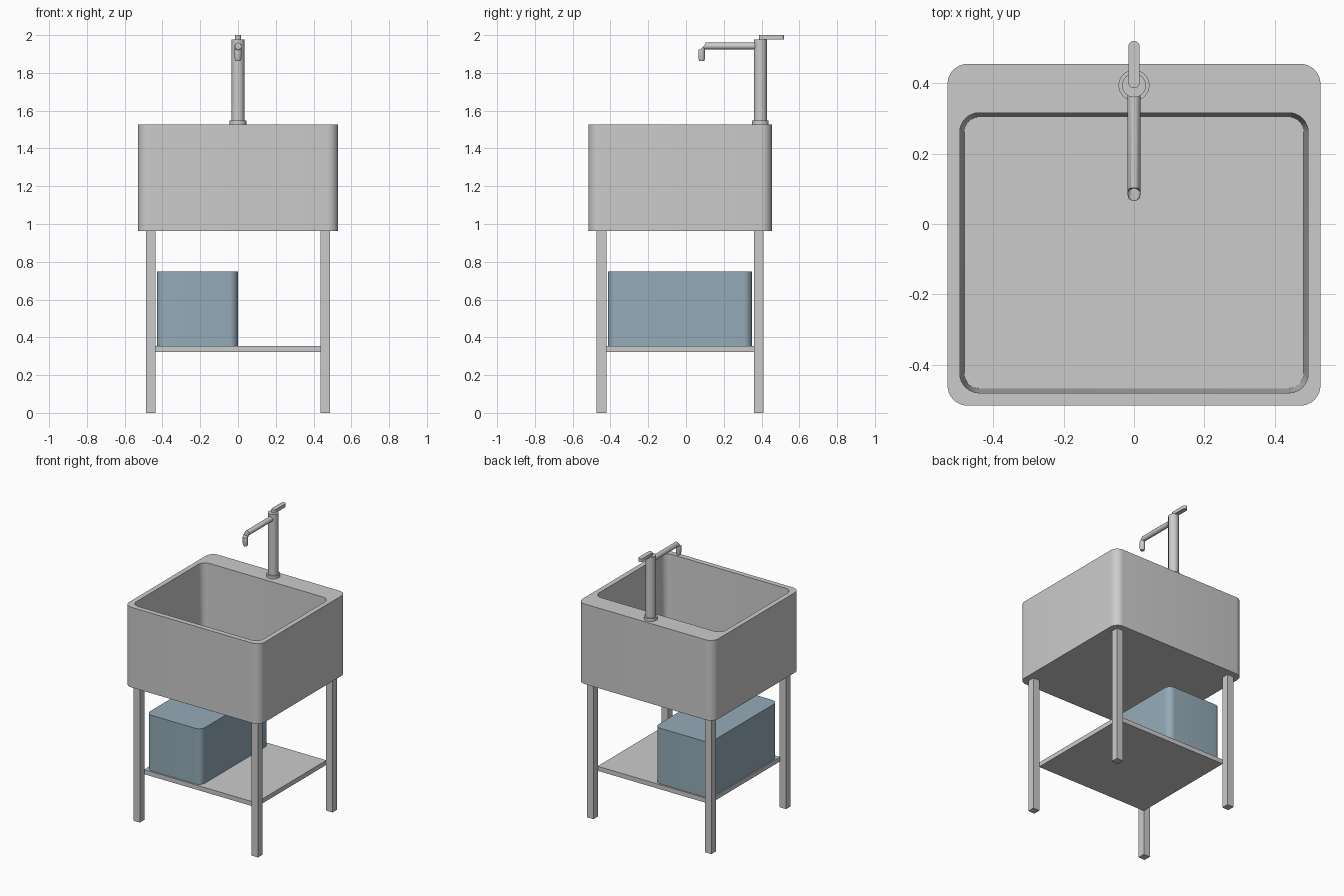
import bpy, bmesh, math
from mathutils import Vector

if "Cube" in bpy.data.objects:
    bpy.data.objects.remove(bpy.data.objects["Cube"])


def finish(name, bm, smooth=True):
    bmesh.ops.recalc_face_normals(bm, faces=bm.faces)
    me = bpy.data.meshes.new(name)
    bm.to_mesh(me)
    bm.free()
    ob = bpy.data.objects.new(name, me)
    bpy.context.collection.objects.link(ob)
    if smooth:
        bpy.ops.object.select_all(action='DESELECT')
        bpy.context.view_layer.objects.active = ob
        ob.select_set(True)
        bpy.ops.object.shade_smooth_by_angle(angle=math.radians(35))
    return ob


def loft(name, rings, smooth=True):
    """Skin a list of equal-length rings and cap both ends."""
    bm = bmesh.new()
    loops = [[bm.verts.new(p) for p in r] for r in rings]
    for a, b in zip(loops, loops[1:]):
        for i in range(len(a)):
            j = (i + 1) % len(a)
            bm.faces.new((a[i], a[j], b[j], b[i]))
    bm.faces.new(loops[0])
    bm.faces.new(loops[-1])
    return finish(name, bm, smooth)


def rounded_rect(x0, x1, y0, y1, z, r, n=8):
    pts = []
    corners = [(x1 - r, y1 - r), (x0 + r, y1 - r), (x0 + r, y0 + r), (x1 - r, y0 + r)]
    for k, (cx, cy) in enumerate(corners):
        for i in range(n + 1):
            a = math.pi / 2 * (k + i / n)
            pts.append((cx + r * math.cos(a), cy + r * math.sin(a), z))
    return pts


def circle(y, z, r, tilt=0.0, n=32):
    """Ring facing +z, tilted about x by the given angle."""
    c, s = math.cos(tilt), math.sin(tilt)
    return [(r * math.cos(t), y + r * math.sin(t) * c, z + r * math.sin(t) * s)
            for t in (2 * math.pi * i / n for i in range(n))]


def box(name, x0, x1, y0, y1, z0, z1):
    return loft(name, [[(x0, y0, z), (x1, y0, z), (x1, y1, z), (x0, y1, z)]
                       for z in (z0, z1)], False)


# Basin: outer shell, rim, tapered inside and floor
RIM = 1.528
FLOOR = 1.0
loft("basin", [
    rounded_rect(-0.53, 0.53, -0.516, 0.455, 0.962, 0.057),
    rounded_rect(-0.53, 0.53, -0.516, 0.455, RIM, 0.057),
    rounded_rect(-0.495, 0.495, -0.48, 0.316, RIM, 0.055),
    rounded_rect(-0.482, 0.482, -0.467, 0.304, FLOOR, 0.042)])
loft("drain", [circle(-0.082, FLOOR - 0.01, 0.038), circle(-0.082, FLOOR + 0.003, 0.038)])

# Stand: four legs and a shelf between them
for side, x0 in (("left", -0.487), ("right", 0.436)):
    for end, y0 in (("front", -0.473), ("back", 0.36)):
        box(f"{end}_{side}_leg", x0, x0 + 0.051, y0, y0 + 0.051, 0, 0.962)
box("shelf", -0.438, 0.438, -0.424, 0.362, 0.323, 0.355)

# Storage box on the shelf
bin_ob = loft("storage_box", [rounded_rect(-0.43, 0, -0.413, 0.35, z, 0.045)
                              for z in (0.355, 0.748)])
mat = bpy.data.materials.new("blue_grey")
mat.diffuse_color = (0.30, 0.41, 0.48, 1)
mat.use_nodes = True
mat.node_tree.nodes["Principled BSDF"].inputs["Base Color"].default_value = mat.diffuse_color
bin_ob.data.materials.append(mat)

# Tap: flange, column, spout and lever
TY = 0.394
loft("tap_flange", [circle(TY, RIM, 0.044), circle(TY, RIM + 0.02, 0.044)])
loft("tap_column", [circle(TY, RIM, 0.034), circle(TY, 1.978, 0.034)])

R = 0.018
rings = [circle(0.38, 1.942, R, math.pi / 2)]
for i in range(7):  # small bend at the end of the spout
    a = math.pi / 2 * (1 - i / 6)
    rings.append(circle(0.103 - 0.02 * math.cos(a), 1.922 + 0.02 * math.sin(a), R, a))
rings += [circle(0.083, 1.878, R), circle(0.083, 1.862, 0.013)]
loft("tap_spout", rings)

loft("tap_lever", [rounded_rect(-0.016, 0.016, 0.386, 0.52, z, 0.0155) for z in (1.976, 2.0)])
